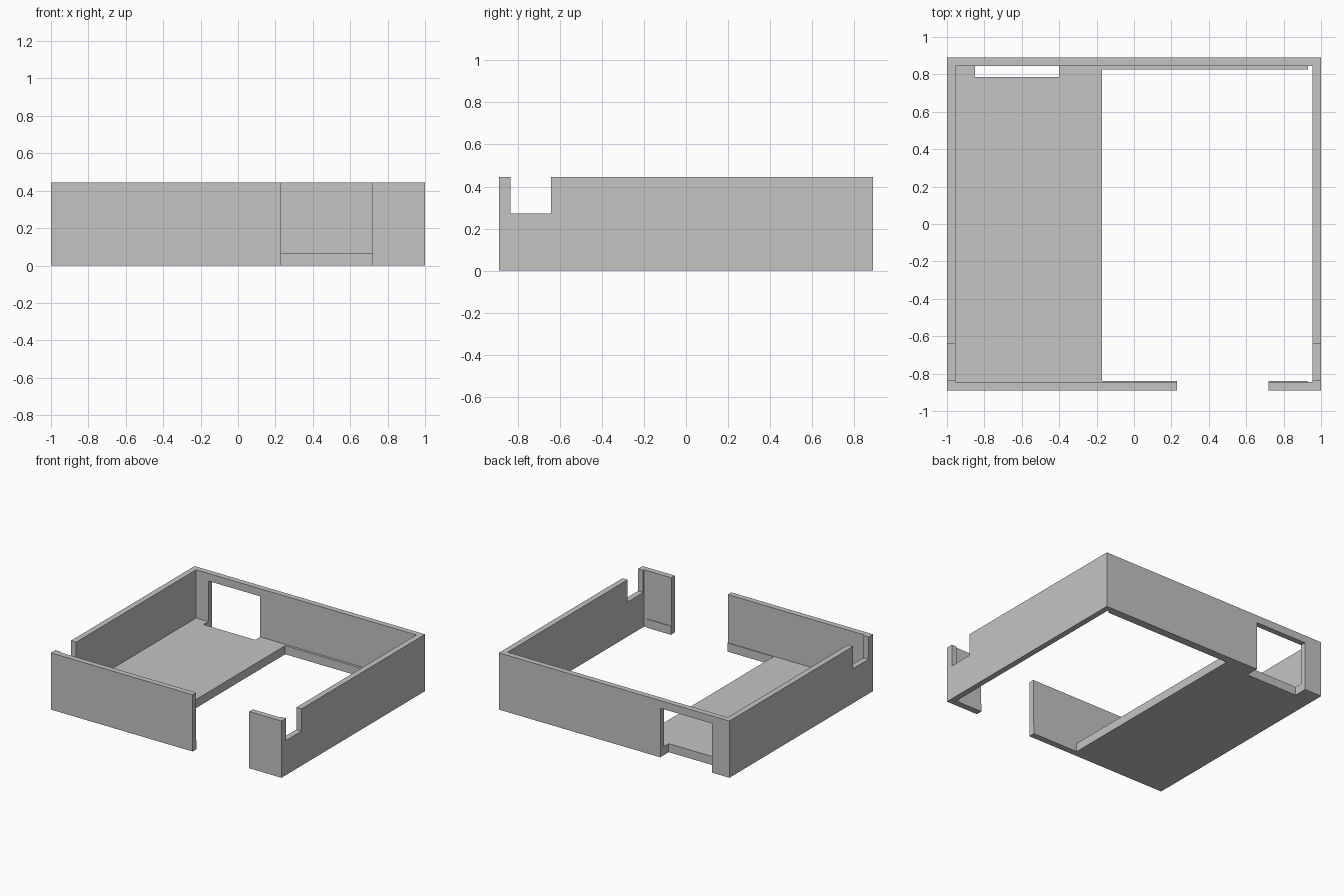
import bpy
import bmesh

# Remove the default cube only
cube = bpy.data.objects.get("Cube")
if cube:
    bpy.data.objects.remove(cube, do_unlink=True)

grey = bpy.data.materials.new("plain_grey")
grey.use_nodes = True
colour = (0.55, 0.55, 0.55, 1.0)
grey.diffuse_color = colour
grey.node_tree.nodes["Principled BSDF"].inputs["Base Color"].default_value = colour


def box(name, x, y, z):
    """Axis-aligned box from (low, high) ranges."""
    bm = bmesh.new()
    bmesh.ops.create_cube(bm, size=1)
    for v in bm.verts:
        v.co = [r[1] if c > 0 else r[0] for c, r in zip(v.co, (x, y, z))]
    mesh = bpy.data.meshes.new(name)
    bm.to_mesh(mesh)
    bm.free()
    mesh.materials.append(grey)
    obj = bpy.data.objects.new(name, mesh)
    bpy.context.collection.objects.link(obj)
    return obj


def cut(target, name, x, y, z):
    """Subtract a box from the target and discard the cutter."""
    cutter = box(name, x, y, z)
    cutter.hide_render = True
    mod = target.modifiers.new(name, 'BOOLEAN')
    mod.operation = 'DIFFERENCE'
    mod.solver = 'EXACT'
    mod.object = cutter
    bpy.context.view_layer.objects.active = target
    bpy.ops.object.modifier_apply(modifier=name)
    bpy.data.objects.remove(cutter, do_unlink=True)


HEIGHT, FLOOR = 0.445, 0.067
IN_X, IN_Y = 0.955, 0.846   # inner wall faces
LOW, HIGH = -0.1, 0.6       # cutter overshoot

# Outer block hollowed into walls and a floor
shell = box("walls_and_floor", (-1, 1), (-0.89, 0.89), (0, HEIGHT))
cut(shell, "room", (-IN_X, IN_X), (-IN_Y, IN_Y), (FLOOR, HIGH))

# Large floor opening, leaving thin ledges that stop short of the right wall
cut(shell, "floor_opening", (-0.17, 0.94), (-0.84, 0.827), (LOW, 0.2))
cut(shell, "floor_side_slot", (0.93, IN_X), (-IN_Y, IN_Y), (LOW, 0.2))

# Full-height gap in the front wall
cut(shell, "front_gap", (0.23, 0.72), (-1, -0.8), (LOW, HIGH))

# Back doorway with a lintel, which also notches the floor
cut(shell, "back_doorway", (-0.85, -0.4), (0.785, 1), (LOW, 0.385))

# Matching notches in the tops of both side walls
for name, side in (("left_notch", 1), ("right_notch", -1)):
    x = sorted((side * 0.9, side * 1.1))
    cut(shell, name, x, (-0.834, -0.641), (0.271, HIGH))
